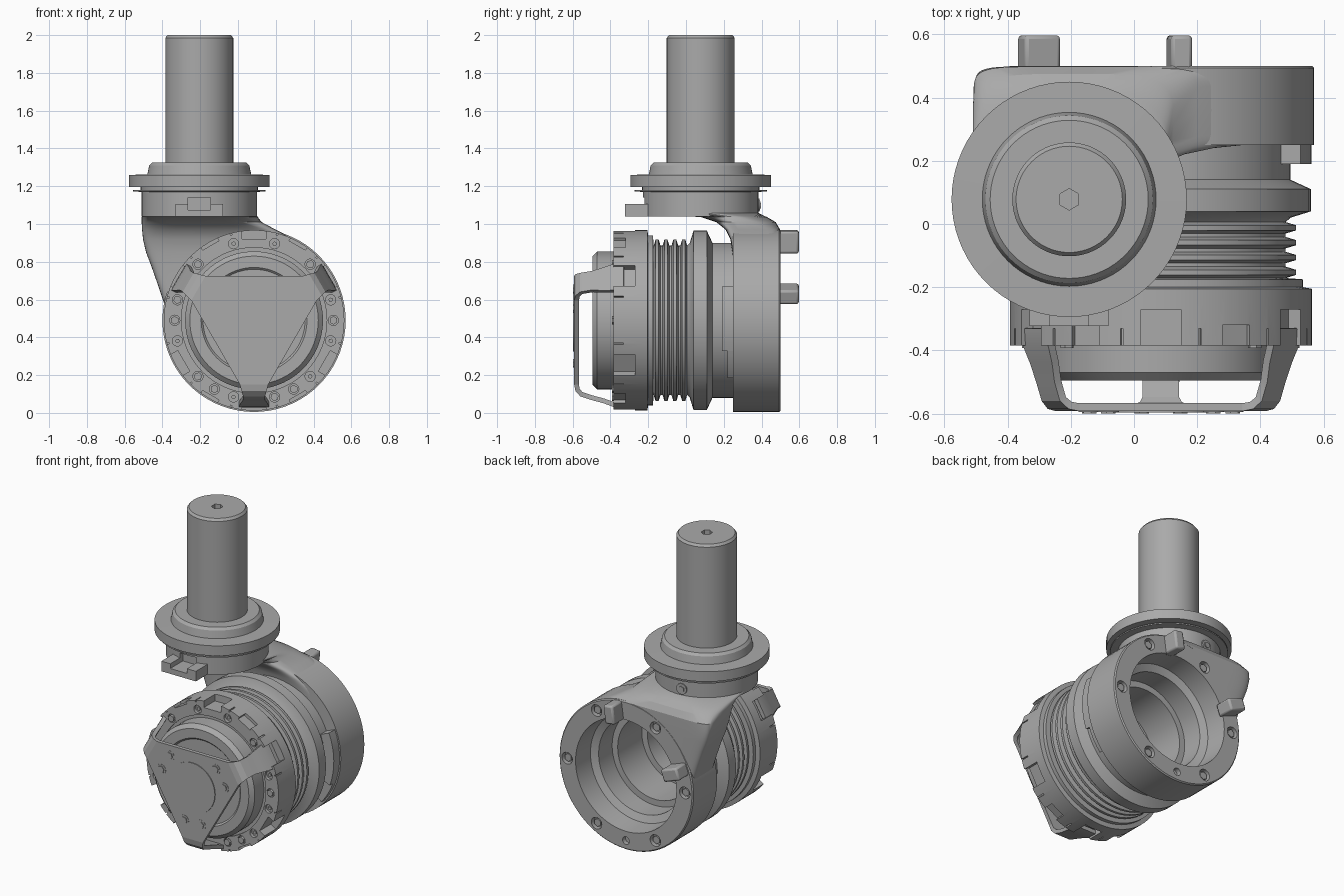
import bpy, bmesh
from math import sin, cos, pi, radians, copysign
from mathutils import Matrix, Vector

if "Cube" in bpy.data.objects:
    bpy.data.objects.remove(bpy.data.objects["Cube"])

metal = bpy.data.materials.new("grey metal")
metal.use_nodes = True
metal.diffuse_color = (0.4, 0.4, 0.4, 1)
metal.node_tree.nodes["Principled BSDF"].inputs["Base Color"].default_value = (0.4, 0.4, 0.4, 1)

# Local axes: the drum axis points to the front, the shaft axis points up
DRUM = Matrix.Translation((0.085, 0, 0.49)) @ Matrix.Rotation(pi / 2, 4, 'X')
SHAFT = Matrix.Translation((-0.205, 0.078, 0))


def finish(name, bm, matrix=Matrix(), bevel=0):
    bmesh.ops.recalc_face_normals(bm, faces=bm.faces)
    mesh = bpy.data.meshes.new(name)
    bm.to_mesh(mesh)
    bm.free()
    mesh.transform(matrix)
    mesh.materials.append(metal)
    ob = bpy.data.objects.new(name, mesh)
    bpy.context.collection.objects.link(ob)
    if bevel:
        mod = ob.modifiers.new("edge", 'BEVEL')
        mod.width, mod.segments = bevel, 2
    return ob


def lathe(name, profile, matrix, steps=72):
    bm = bmesh.new()
    vs = [bm.verts.new((r, 0, h)) for r, h in profile]
    es = [bm.edges.new((vs[i], vs[i + 1])) for i in range(len(vs) - 1)]
    if profile[0][0] > 0:
        es.append(bm.edges.new((vs[-1], vs[0])))
    bmesh.ops.spin(bm, geom=vs + es, axis=(0, 0, 1), cent=(0, 0, 0),
                   angle=2 * pi, steps=steps, use_merge=True)
    bmesh.ops.remove_doubles(bm, verts=bm.verts, dist=1e-5)
    return finish(name, bm, matrix)


def loft(bm, rings):
    loops = [[bm.verts.new(p) for p in ring] for ring in rings]
    n = len(loops[0])
    for a, b in zip(loops, loops[1:]):
        for i in range(n):
            j = (i + 1) % n
            bm.faces.new((a[i], a[j], b[j], b[i]))
    bm.faces.new(loops[0])
    bm.faces.new(loops[-1])


def spin_at(angle):
    return Matrix.Rotation(radians(angle), 4, 'Z')


def add_box(bm, angle, r0, r1, half, h0, h1):
    m = spin_at(angle) @ Matrix.Translation(((r0 + r1) / 2, 0, (h0 + h1) / 2))
    bmesh.ops.create_cube(bm, size=1, matrix=m @ Matrix.Diagonal((r1 - r0, 2 * half, h1 - h0, 1)))


def add_disc(bm, angle, dist, radius, h0, h1, sides=20):
    m = spin_at(angle) @ Matrix.Translation((dist, 0, (h0 + h1) / 2))
    bmesh.ops.create_cone(bm, cap_ends=True, segments=sides, radius1=radius,
                          radius2=radius, depth=h1 - h0, matrix=m)


def cut(ob, cutter_bm, matrix):
    cutter = finish("cutter", cutter_bm, matrix)
    cutter.hide_render = True
    mod = ob.modifiers.new("cut", 'BOOLEAN')
    mod.operation, mod.solver, mod.object = 'DIFFERENCE', 'EXACT', cutter
    bpy.context.view_layer.objects.active = ob
    bpy.ops.object.modifier_apply(modifier=mod.name)
    bpy.data.objects.remove(cutter)


# Drum housing: rear ring, collar, bellows, front ring, cap, then the stepped bore
profile = [(.365, -.5), (.478, -.5), (.485, -.493), (.485, -.25), (.41, -.25), (.41, -.14),
           (.475, -.11), (.475, -.04), (.41, -.02)]
for k in range(4):
    c = 0.012 + 0.047 * k
    profile += [(.395, c - .018), (.428, c - .008), (.428, c + .008), (.395, c + .018)]
profile += [(.45, .175), (.45, .2), (.478, .205), (.478, .385), (.385, .385), (.385, .375),
            (.365, .375), (.365, .47), (.34, .495), (.28, .495), (.27, .485), (0, .485),
            (0, .3), (.23, .3), (.23, .05), (.27, .05), (.27, -.2), (.31, -.2), (.31, -.34),
            (.355, -.36)]
# The profile is closed through the bore wall
drum = lathe("drum_housing", profile, DRUM)

# Recesses in the front ring, and notches in its rim
FRONT = [0, 15, 45, 75, 105, 135, 165, 180, 195, 225, 240, 255, 285, 300, 315, 345]
HEX = [0, 45, 135, 165, 180, 225, 240, 285, 300]
bm = bmesh.new()
for a in FRONT:
    add_disc(bm, a, 0.42, 0.027, 0.365, 0.42)
    if a % 60:
        add_box(bm, a, 0.466, 0.55, 0.004, 0.33, 0.42)
for a in range(30, 390, 60):
    add_box(bm, a, 0.43, 0.55, 0.063, 0.27, 0.42)
for a in (60, 120, 240, 300):
    add_box(bm, a, 0.458, 0.55, 0.05, 0.32, 0.42)
cut(drum, bm, DRUM)


def rear_recesses(with_bore):
    b = bmesh.new()
    for a in range(0, 360, 60):
        add_disc(b, a, 0.426, 0.038, -0.55, -0.465)
    add_disc(b, 270, 0.426, 0.025, -0.55, -0.47)
    if with_bore:
        add_disc(b, 0, 0, 0.375, -0.6, -0.15, 72)
    return b


cut(drum, rear_recesses(False), DRUM)

# Elbow joining the neck to the rear ring: z, x range, y range, squareness
SECTIONS = [(1.06, -.505, .095, -.22, .38, 2), (1.036, -.51, .105, .08, .43, 2.6),
            (1.01, -.51, .125, .16, .475, 4), (.97, -.508, .2, .21, .498, 7),
            (.92, -.503, .3, .235, .499, 9), (.85, -.487, .4, .245, .499, 9),
            (.78, -.46, .44, .25, .499, 9), (.68, -.425, .45, .25, .499, 9),
            (.56, -.385, .45, .25, .499, 9), (.48, -.36, .45, .25, .499, 9)]


def section(z, x0, x1, y0, y1, e, n=56):
    pts = []
    for i in range(n):
        c, s = cos(2 * pi * i / n), sin(2 * pi * i / n)
        pts.append(((x0 + x1) / 2 + (x1 - x0) / 2 * copysign(abs(c) ** (2 / e), c),
                    (y0 + y1) / 2 + (y1 - y0) / 2 * copysign(abs(s) ** (2 / e), s), z))
    return pts


bm = bmesh.new()
loft(bm, [section(*s) for s in SECTIONS])
elbow = finish("elbow", bm)
cut(elbow, rear_recesses(True), DRUM)

# Shaft, flange and neck
column = lathe("shaft_and_flange", [
    (0, 1.04), (.305, 1.04), (.305, 1.17), (.35, 1.172), (.35, 1.18), (.31, 1.18), (.31, 1.195),
    (.372, 1.195), (.372, 1.26), (.275, 1.262), (.265, 1.31), (.25, 1.325), (.18, 1.325),
    (.18, 1.985), (.168, 2), (0, 2)], SHAFT)
bm = bmesh.new()
add_disc(bm, 0, 0, 0.034, 1.95, 2.1, 6)
add_box(bm, 270, 0.27, 0.4, 0.06, 1.075, 1.14)
cut(column, bm, SHAFT)

# Slotted lug on the front of the neck
bm = bmesh.new()
add_box(bm, 270, 0.2, 0.4, 0.125, 1.04, 1.075)
for side in (-1, 1):
    m = Matrix.Translation((side * 0.0925, -0.3, 1.088))
    bmesh.ops.create_cube(bm, size=1, matrix=m @ Matrix.Diagonal((0.065, 0.2, 0.036, 1)))
finish("neck_lug", bm, SHAFT)

# Screw at the back of the neck
bm = bmesh.new()
add_disc(bm, 0, 0, 0.035, 0.28, 0.312)
add_disc(bm, 0, 0, 0.02, 0.312, 0.318, 6)
finish("neck_screw", bm, SHAFT @ Matrix.Translation((0, 0, 1.1)) @ spin_at(6)
       @ Matrix.Rotation(-pi / 2, 4, 'X'))

# Hex bolts in the recesses
bm = bmesh.new()
for a in FRONT:
    add_disc(bm, a, 0.42, 0.022 if a in HEX else 0.012, 0.36, 0.392 if a in HEX else 0.375, 6)
for a in range(0, 360, 60):
    add_disc(bm, a, 0.426, 0.026, -0.49, -0.46, 6)
finish("ring_bolts", bm, DRUM)

# Locating pegs on the rear face
bm = bmesh.new()
add_box(bm, 160, 0.35, 0.47, 0.04, -0.597, -0.48)
add_box(bm, 82, 0.36, 0.48, 0.034, -0.597, -0.48)
finish("rear_pegs", bm, DRUM, 0.012)

# Tabs ahead of the rear ring
for name, a0, a1, h in (("upper_tab", -20, 22, -0.19), ("lower_tab", -40, -20, -0.22)):
    bm = bmesh.new()
    loft(bm, [[(r * cos(t), r * sin(t), z) for r, z in
               ((.4, -.27), (.476, -.27), (.476, h), (.4, h))]
              for t in [radians(a0 + (a1 - a0) * i / 8) for i in range(9)]])
    finish(name, bm, DRUM)

# Three-armed guard: triangular plate and arms bent back to the ring
ARM = [(.34, .592, .075), (.375, .585, .066), (.402, .56, .058), (.422, .5, .058),
       (.438, .44, .07), (.458, .385, .08), (.462, .33, .062)]
bm = bmesh.new()
corners = [spin_at(a) @ Vector((0.34, s * 0.075, 0)) for a in (30, 150, 270) for s in (-1, 1)]
loft(bm, [[c + Vector((0, 0, h)) for c in corners] for h in (0.567, 0.592)])
for a in (30, 150, 270):
    rings = []
    for i, (r, h, w) in enumerate(ARM):
        p, q = ARM[max(i - 1, 0)], ARM[min(i + 1, len(ARM) - 1)]
        t = Vector((q[0] - p[0], q[1] - p[1])).normalized() if i else Vector((1, 0))
        ri, hi = r + t.y * 0.025, h - t.x * 0.025
        rings.append([spin_at(a) @ Vector(v) for v in
                      ((r, -w, h), (r, w, h), (ri, w, hi), (ri, -w, hi))])
    loft(bm, rings)
finish("front_guard", bm, DRUM)

# Centre disc and guard screws
bm = bmesh.new()
add_disc(bm, 0, 0, 0.165, 0.57, 0.597, 64)
for a in (30, 150, 270):
    for off in (-15, 15):
        add_disc(bm, a + off, 0.235, 0.034, 0.57, 0.594)
        add_disc(bm, a + off, 0.235, 0.024, 0.594, 0.599, 6)
finish("guard_disc_and_screws", bm, DRUM)

# Smooth shading with sharp edges kept
bpy.ops.object.select_all(action='DESELECT')
for ob in bpy.context.collection.objects:
    if ob.type == 'MESH' and ob.data.materials and ob.data.materials[0] == metal:
        ob.select_set(True)
        bpy.context.view_layer.objects.active = ob
bpy.ops.object.shade_smooth_by_angle(angle=radians(28))
